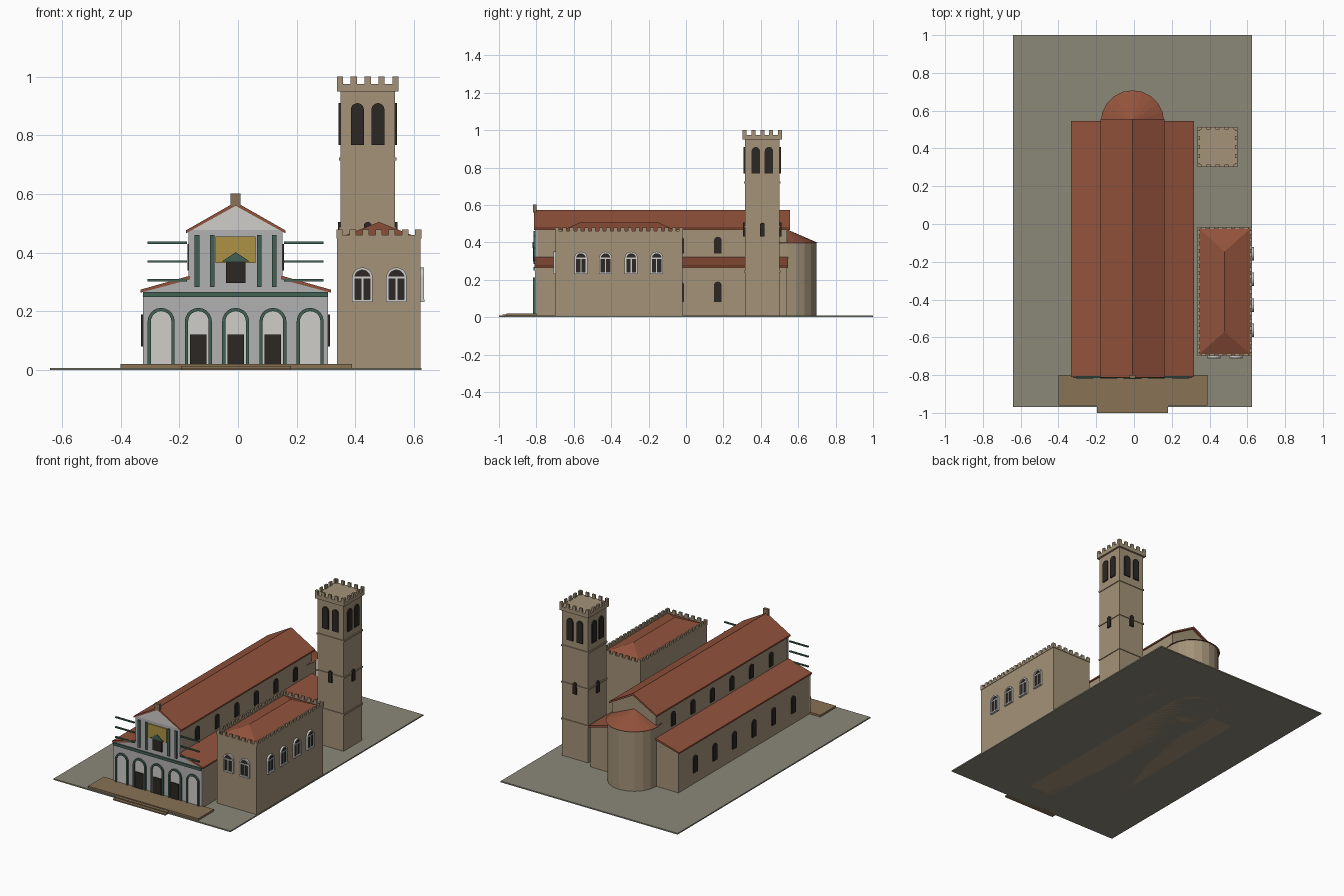
import bpy, bmesh
from math import sin, cos, pi, radians
from mathutils import Vector

if "Cube" in bpy.data.objects:
    bpy.data.objects.remove(bpy.data.objects["Cube"])


def material(name, rgb):
    m = bpy.data.materials.new(name)
    m.diffuse_color = (*rgb, 1)
    m.use_nodes = True
    m.node_tree.nodes["Principled BSDF"].inputs["Base Color"].default_value = m.diffuse_color
    return m


STONE = material("stone", (0.37, 0.29, 0.19))
TILE = material("tile", (0.29, 0.085, 0.045))
PAVING = material("paving", (0.26, 0.25, 0.19))
STEP = material("step_stone", (0.25, 0.17, 0.09))
MARBLE = material("marble", (0.45, 0.44, 0.44))
PANEL = material("pale_marble", (0.62, 0.61, 0.59))
GREEN = material("green_marble", (0.055, 0.12, 0.09))
DARK = material("dark_opening", (0.025, 0.02, 0.017))
GOLD = material("gold", (0.42, 0.29, 0.06))
CX = -0.008          # church axis
FRONT, RIGHT, BACK, LEFT = 0, 90, 180, 270


class Part:
    """Collects boxes and extruded profiles into one named object."""
    def __init__(self, name, mat):
        self.name, self.mat, self.bm = name, mat, bmesh.new()

    def prism(self, pts, origin, facing=FRONT, depth=0.01):
        # profile in the wall plane (u, z), extruded outward from the wall
        a = radians(facing)
        u, n = Vector((cos(a), sin(a), 0)), Vector((sin(a), -cos(a), 0))
        base = [Vector(origin) + u * p + Vector((0, 0, q)) for p, q in pts]
        lo = [self.bm.verts.new(v) for v in base]
        hi = [self.bm.verts.new(v + n * depth) for v in base]
        self.bm.faces.new(lo)
        self.bm.faces.new(hi[::-1])
        for i in range(len(pts)):
            j = (i + 1) % len(pts)
            self.bm.faces.new((lo[i], hi[i], hi[j], lo[j]))
        return self

    def box(self, x0, x1, y0, y1, z0, z1):
        return self.prism([(x0, z0), (x1, z0), (x1, z1), (x0, z1)], (0, y1, 0), FRONT, y1 - y0)

    def done(self):
        bmesh.ops.recalc_face_normals(self.bm, faces=self.bm.faces[:])
        me = bpy.data.meshes.new(self.name)
        self.bm.to_mesh(me)
        self.bm.free()
        me.materials.append(self.mat)
        ob = bpy.data.objects.new(self.name, me)
        bpy.context.collection.objects.link(ob)
        return ob


def arch(w, z0, z1, n=10, u=0):
    """Round-headed outline of width w."""
    r = w / 2
    head = [(u + r * cos(pi * i / n), z1 - r + r * sin(pi * i / n)) for i in range(n + 1)]
    return [(u + r, z0)] + head + [(u - r, z0)]


def arch_ring(w, t, z0, z1):
    """Arch outline of band thickness t, open at the foot."""
    return arch(w, z0, z1) + arch(w - 2 * t, z0, z1 - t)[::-1]


def merlons(part, x0, x1, y0, y1, z0, z1, nx, ny, s):
    """Battlement blocks around a rectangle."""
    d = 0.012
    for i in range(nx):
        x = x0 + (x1 - x0 - s) * i / (nx - 1)
        part.box(x, x + s, y0, y0 + d, z0, z1).box(x, x + s, y1 - d, y1, z0, z1)
    for i in range(ny):
        y = y0 + (y1 - y0 - s) * i / (ny - 1)
        part.box(x0, x0 + d, y, y + s, z0, z1).box(x1 - d, x1, y, y + s, z0, z1)


# Ground, terrace and steps
Part("ground", PAVING).box(-0.64, 0.625, -0.97, 1.0, 0, 0.008).done()
Part("terrace", STEP).box(-0.40, 0.388, -0.96, -0.80, 0, 0.02).done()
Part("steps", STEP).box(-0.195, 0.18, -1.0, -0.95, 0, 0.008).box(-0.195, 0.18, -0.98, -0.95, 0, 0.014).done()

# Nave and aisles
Part("nave_walls", STONE).prism([(-.157, 0), (.157, 0), (.157, .472), (0, .56), (-.157, .472)],
                                (CX, 0.54, 0), FRONT, 1.34).done()
Part("nave_roof", TILE).prism([(-.17, .466), (-.17, .476), (0, .573), (.17, .476), (.17, .466), (0, .56)],
                              (CX, 0.555, 0), FRONT, 1.367).done()
walls, roofs = Part("aisle_walls", STONE), Part("aisle_roofs", TILE)
for s in (-1, 1):
    walls.prism([(s * .15, 0), (s * .315, 0), (s * .315, .266), (s * .15, .31)], (CX, 0.537, 0), FRONT, 1.337)
    roofs.prism([(s * .325, .264), (s * .325, .274), (s * .155, .322), (s * .155, .309)],
                (CX, 0.545, 0), FRONT, 1.355)
walls.done()
roofs.done()
wins = Part("church_windows", DARK)
for s, face in ((1, RIGHT), (-1, LEFT)):
    for i in range(6):
        y = -0.63 + 0.2 * i
        wins.prism(arch(.04, .34, .43), (CX + s * .155, y, 0), face, .009)
        wins.prism(arch(.04, .08, .19), (CX + s * .313, y, 0), face, .009)
wins.done()

# Apse
N = 20
for name, mat, r1, r2, z0, z1 in (("apse_wall", STONE, .157, .157, 0, .40), ("apse_roof", TILE, .168, .002, .396, .468)):
    bm = bmesh.new()
    bmesh.ops.create_cone(bm, cap_ends=True, segments=N, radius1=r1, radius2=r2, depth=z1 - z0)
    bmesh.ops.translate(bm, verts=bm.verts, vec=(CX, 0.54, (z0 + z1) / 2))
    p = Part(name, mat)
    p.bm.free()
    p.bm = bm
    p.done()

# Marble facade
Part("facade", MARBLE).prism([(-.315, .008), (.315, .008), (.315, .267), (.16, .31), (.16, .473), (0, .564),
                              (-.16, .473), (-.16, .31), (-.315, .267)], (CX, -0.795, 0), FRONT, .013).done()
Part("gable_panel", PANEL).prism([(-.155, .478), (.155, .478), (0, .564)], (CX, -0.806, 0), FRONT, .005).done()
frames, panels, doors = Part("arch_bands", GREEN), Part("arch_panels", PANEL), Part("doors", DARK)
for i in range(-2, 3):
    o = (CX + i * .127, -0.806, 0)
    frames.prism(arch_ring(.092, .011, .02, .212), o, FRONT, .012)
    panels.prism(arch(.072, .02, .202), o, FRONT, .005)
    if abs(i) < 2:
        doors.box(o[0] - .028, o[0] + .028, -.817, -.80, .02, .122)
frames.done()
panels.done()
doors.done()
trim = Part("green_trim", GREEN).box(CX - .315, CX + .315, -.816, -.80, .25, .267)
for x in (-.132, -.08, .08, .132):
    trim.box(CX + x - .008, CX + x + .008, -.815, -.80, .283, .46)
for s in (-1, 1):
    for z in (.306, .370, .434):
        a, b = sorted((CX + s * .165, CX + s * .30))
        trim.box(a, b, -.815, -.805, z - .004, z + .004)
trim.done()
Part("gold_mosaic", GOLD).box(CX - .068, CX + .068, -.814, -.80, .365, .456).done()
Part("facade_window", DARK).box(CX - .033, CX + .033, -.817, -.80, .297, .372).done()
Part("window_pediment", GREEN).prism([(-.048, .37), (.048, .37), (0, .402)], (CX, -.80, 0), FRONT, .02).done()
Part("gable_finial", STEP).box(CX - .017, CX + .017, -.817, -.80, .56, .602).done()

# Side palace with battlements and hipped roof
X0, X1, Y0, Y1 = .335, .625, -.70, -.015
Part("palace_walls", STONE).box(X0 + .003, X1 - .003, Y0 + .003, Y1 - .003, 0, .452).done()
par = Part("palace_battlements", STONE)
for b in ((X0, X1, Y0, Y0 + .012), (X0, X1, Y1 - .012, Y1), (X0, X0 + .012, Y0, Y1), (X1 - .012, X1, Y0, Y1)):
    par.box(*b, .448, .46)
merlons(par, X0, X1, Y0, Y1, .458, .479, 7, 18, .022)
par.done()
hip = Part("palace_roof", TILE).box(X0 + .012, X1 - .012, Y0 + .012, Y1 - .012, .452, .505)
for v in hip.bm.verts:      # pull the top edge in to a ridge
    if v.co.z > .48:
        v.co.x = (X0 + X1) / 2
        v.co.y = -.57 if v.co.y < -.4 else -.145
bmesh.ops.remove_doubles(hip.bm, verts=hip.bm.verts, dist=.0005)
hip.done()
surround, glass, mull = Part("palace_window_frames", PANEL), Part("palace_window_lights", DARK), Part("palace_mullions", PANEL)
spots = [((x, Y0 + .004, 0), FRONT) for x in (.424, .54)]
spots += [((X1 - .004, y, 0), RIGHT) for y in (-.562, -.43, -.293, -.157)]
for o, face in spots:
    surround.prism(arch_ring(.07, .009, .24, .35), o, face, .013)
    surround.prism([(-.035, .232), (.035, .232), (.035, .241), (-.035, .241)], o, face, .015)
    glass.prism(arch(.053, .24, .342), o, face, .006)
    mull.prism([(-.003, .24), (.003, .24), (.003, .312), (.026, .312), (.026, .319),
                (-.026, .319), (-.026, .312), (-.003, .312)], o, face, .011)
surround.done()
glass.done()
mull.done()

# Bell tower
TX, TY, H = .442, .408, .093
Part("tower_shaft", STONE).box(TX - H, TX + H, TY - H, TY + H, 0, .952).done()
belts = Part("tower_belts", STONE)
for z in (.245, .483, .72):
    h = H + .005
    belts.box(TX - h, TX + h, TY - h, TY + h, z - .005, z + .005)
belts.done()
h = H + .012
crown = Part("tower_battlements", STONE).box(TX - h, TX + h, TY - h, TY + h, .95, .975)
merlons(crown, TX - h, TX + h, TY - h, TY + h, .973, 1.0, 5, 5, .021)
crown.done()
bells = Part("tower_openings", DARK)
for face in (FRONT, RIGHT, BACK, LEFT):
    a = radians(face)
    o = (TX + (H - .002) * sin(a), TY - (H - .002) * cos(a), 0)
    for u in (-.035, .035):
        bells.prism(arch(.044, .768, .91, u=u), o, face, .009)
    bells.prism(arch(.026, .43, .505), o, face, .011)
bells.done()
